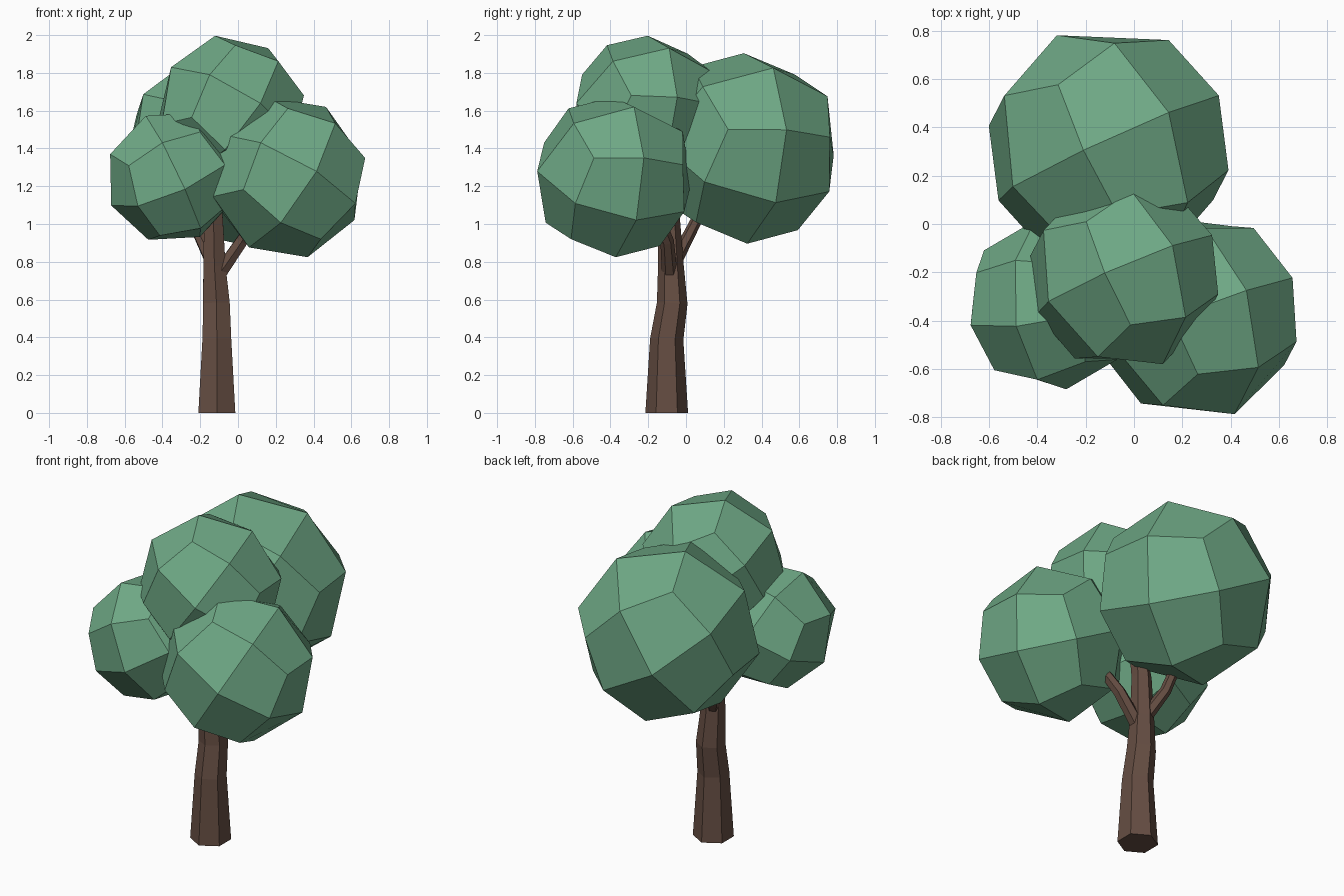
import bpy, bmesh, math
from mathutils import Vector, Matrix

if "Cube" in bpy.data.objects:
    bpy.data.objects.remove(bpy.data.objects["Cube"])


def material(name, rgb):
    m = bpy.data.materials.new(name)
    m.diffuse_color = (*rgb, 1)
    m.use_nodes = True
    m.node_tree.nodes["Principled BSDF"].inputs["Base Color"].default_value = m.diffuse_color
    return m


GREEN = material("leaf_green", (0.16, 0.40, 0.24))
BROWN = material("bark_brown", (0.13, 0.075, 0.055))


def finish(bm, name, mat):
    bmesh.ops.recalc_face_normals(bm, faces=bm.faces)
    mesh = bpy.data.meshes.new(name)
    bm.to_mesh(mesh)
    bm.free()
    mesh.materials.append(mat)
    ob = bpy.data.objects.new(name, mesh)
    bpy.context.collection.objects.link(ob)
    return ob


def leaf_ball(name, center, radius, pole, side):
    """Cube cut once per edge and rounded to a ball, turned to two directions."""
    bm = bmesh.new()
    bmesh.ops.create_cube(bm, size=2)
    bmesh.ops.subdivide_edges(bm, edges=bm.edges[:], cuts=1, use_grid_fill=True)
    u = Vector(pole).normalized()
    s = Vector(side)
    v = (s - u * s.dot(u)).normalized()
    turn = Matrix((u, v, u.cross(v))).transposed()
    for vert in bm.verts:
        vert.co = turn @ vert.co.normalized() * radius + Vector(center)
    return finish(bm, name, GREEN)


def limb(name, rings, sides=6):
    """Tapered tube through (x, y, z, radius) rings."""
    bm = bmesh.new()
    pts = [Vector(r[:3]) for r in rings]
    loops = []
    for i, (p, r) in enumerate(zip(pts, rings)):
        along = pts[min(i + 1, len(pts) - 1)] - pts[max(i - 1, 0)]
        q = Vector((0, 0, 1)).rotation_difference(along)
        loops.append([bm.verts.new(p + q @ Vector((
            r[3] * math.sin(math.tau * k / sides),
            r[3] * math.cos(math.tau * k / sides), 0))) for k in range(sides)])
    for a, b in zip(loops, loops[1:]):
        for k in range(sides):
            n = (k + 1) % sides
            bm.faces.new((a[k], a[n], b[n], b[k]))
    bm.faces.new(loops[0])
    bm.faces.new(loops[-1])
    return finish(bm, name, BROWN)


# Trunk and its two branches
limb("trunk", [(-0.112, -0.102, 0, 0.113), (-0.112, -0.102, 0.39, 0.088),
               (-0.114, -0.073, 0.58, 0.081), (-0.125, -0.080, 0.78, 0.068),
               (-0.13, -0.09, 1.05, 0.056), (-0.11, -0.11, 1.3, 0.045)])
limb("right_branch", [(-0.11, -0.085, 0.72, 0.042), (0.02, -0.10, 0.91, 0.036),
                      (0.14, -0.17, 1.10, 0.028)])
limb("left_branch", [(-0.13, -0.07, 0.78, 0.038), (-0.21, 0.02, 0.95, 0.032),
                     (-0.24, 0.12, 1.15, 0.026)])

# Foliage balls
leaf_ball("back_foliage", (-0.105, 0.315, 1.40), 0.515,
          (0.245, 0.145, 0.42), (-0.095, -0.005, 0.5))
leaf_ball("top_foliage", (-0.04, -0.21, 1.60), 0.405,
          (0.19, 0.115, 0.315), (-0.08, 0.008, 0.4))
leaf_ball("right_foliage", (0.262, -0.38, 1.248), 0.437,
          (0.15, -0.397, 0.03), (0.195, 0.128, 0.37))
leaf_ball("left_foliage", (-0.345, -0.335, 1.252), 0.362,
          (-0.145, -0.09, 0.325), (0.06, -0.34, -0.06))
